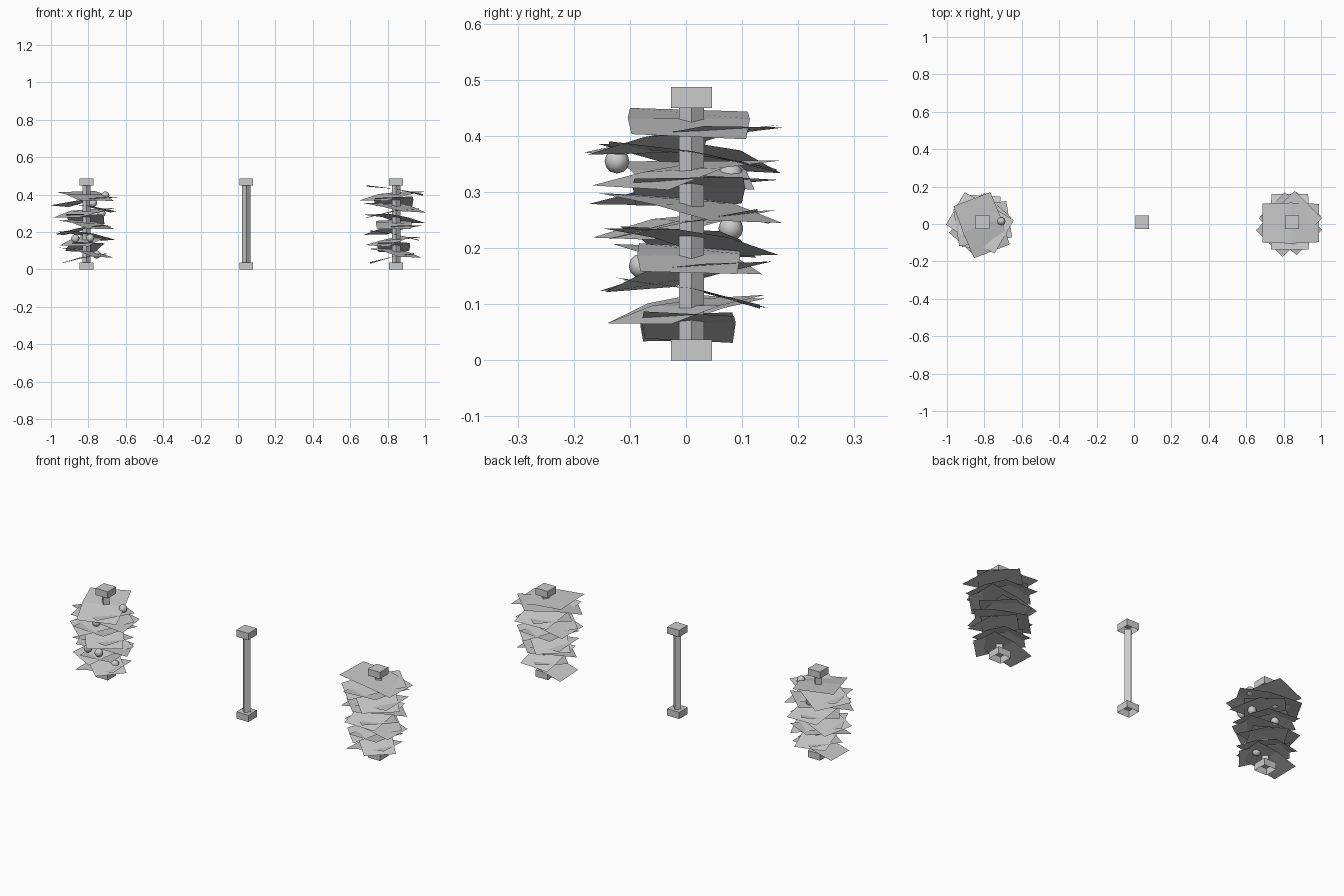
import bpy, bmesh, math, random
from mathutils import Matrix, Vector

if "Cube" in bpy.data.objects:
    bpy.data.objects.remove(bpy.data.objects["Cube"])

random.seed(4)
Y0 = 0.01


def finish(name, bm):
    me = bpy.data.meshes.new(name)
    bm.to_mesh(me)
    bm.free()
    ob = bpy.data.objects.new(name, me)
    bpy.context.collection.objects.link(ob)
    return ob


# square cap, open underneath
def cap(name, x, z):
    bm = bmesh.new()
    bmesh.ops.create_cube(bm, size=1, matrix=Matrix.Translation((x, Y0, z + 0.0185))
                          @ Matrix.Diagonal((0.073, 0.073, 0.037, 1)))
    bm.normal_update()
    low = [f for f in bm.faces if f.normal.z < -0.9]
    bmesh.ops.delete(bm, geom=low, context='FACES_ONLY')
    finish(name, bm)


# four-sided stake with its corners on the axes
def stake(name, x):
    bm = bmesh.new()
    ring = [(0.0225 * math.cos(a * math.pi / 2), 0.0225 * math.sin(a * math.pi / 2)) for a in range(4)]
    lo = [bm.verts.new((x + p, Y0 + q, 0.037)) for p, q in ring]
    hi = [bm.verts.new((x + p, Y0 + q, 0.45)) for p, q in ring]
    for i in range(4):
        j = (i + 1) % 4
        bm.faces.new((lo[i], lo[j], hi[j], hi[i]))
    finish(name, bm)
    cap(name + "_foot", x, 0)
    cap(name + "_top", x, 0.45)


# spiral of folded two-quad leaves, each tilted downhill in its own direction
def leaves(name, x, y, turn, n):
    bm = bmesh.new()
    for i in range(n):
        s = 0.76 + 0.23 * i / (n - 1)
        m = (Matrix.Translation((x, y, 0.061 + 0.0303 * i))
             @ Matrix.Rotation(math.radians(180 + turn * i), 4, 'Z'))
        rows = []
        for u, w, h in ((-0.145, 0.106, 0.022), (0.01, 0.110, 0.006), (0.162, 0.103, -0.026)):
            k = random.uniform(-0.005, 0.005)
            rows.append([bm.verts.new(m @ Vector(((u + k) * s, v * w * s, h + v * k)))
                         for v in (-1, 1)])
        for a, b in zip(rows, rows[1:]):
            bm.faces.new((a[0], b[0], b[1], a[1]))
    finish(name, bm)


# three stakes, two of them planted
for name, x in (("left_stake", -0.81), ("middle_stake", 0.045), ("right_stake", 0.845)):
    stake(name, x)
leaves("left_leaves", -0.816, 0.002, 141, 12)
leaves("right_leaves", 0.833, 0.005, 135, 13)

# round fruit on the left plant
fruit = [(-0.71, 0.015, 0.395), (-0.775, -0.123, 0.355), (-0.73, 0.005, 0.30),
         (-0.81, 0.08, 0.33), (-0.81, 0.08, 0.235), (-0.79, -0.08, 0.168),
         (-0.87, -0.06, 0.165), (-0.755, 0.01, 0.08)]
for i, p in enumerate(fruit):
    bm = bmesh.new()
    bmesh.ops.create_uvsphere(bm, u_segments=8, v_segments=6, radius=0.022,
                              matrix=Matrix.Translation(p))
    for f in bm.faces:
        f.smooth = True
    finish(f"fruit_{i + 1}", bm)
